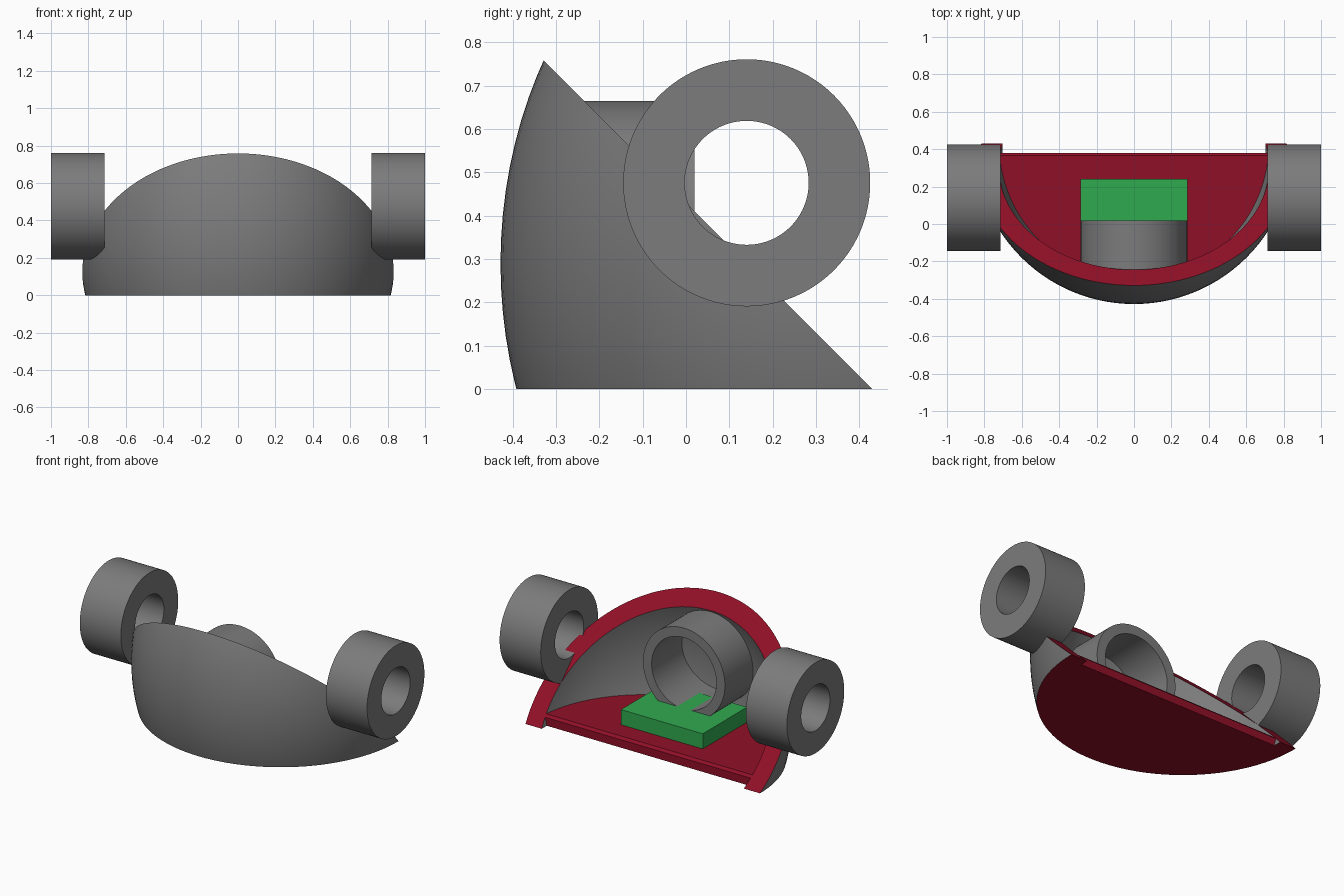
import bpy, bmesh, math
from mathutils import Vector, Matrix

if "Cube" in bpy.data.objects:
    bpy.data.objects.remove(bpy.data.objects["Cube"])


def material(name, rgb):
    m = bpy.data.materials.new(name)
    m.diffuse_color = (*rgb, 1)
    m.use_nodes = True
    m.node_tree.nodes["Principled BSDF"].inputs["Base Color"].default_value = m.diffuse_color
    return m


GREY = material("grey", (0.2, 0.2, 0.2))
RED = material("dark_red", (0.28, 0.005, 0.02))
GREEN = material("green", (0.03, 0.4, 0.08))

CENTRE = Vector((0, 0.425, 0.29))   # centre of the bowl ellipsoid
RADII = Vector((0.853, 0.853, 1.0))
SLANT = 0.43                        # opening lies on y + z = SLANT
FLOOR_TOP, FLOOR_BACK = 0.065, 0.38


def finish(name, bm, mats, smooth=True):
    bmesh.ops.recalc_face_normals(bm, faces=bm.faces)
    me = bpy.data.meshes.new(name)
    bm.to_mesh(me)
    bm.free()
    for m in mats:
        me.materials.append(m)
    ob = bpy.data.objects.new(name, me)
    bpy.context.collection.objects.link(ob)
    if smooth:
        smooth_edges(ob)
    return ob


def smooth_edges(ob):
    bpy.ops.object.select_all(action='DESELECT')
    ob.select_set(True)
    bpy.context.view_layer.objects.active = ob
    bpy.ops.object.shade_smooth_by_angle(angle=math.radians(30))


def ellipsoid(scale):
    bm = bmesh.new()
    mat = Matrix.Translation(CENTRE) @ Matrix.Diagonal((*(RADII * scale), 1))
    bmesh.ops.create_uvsphere(bm, u_segments=112, v_segments=56, radius=1, matrix=mat)
    return bm


def box(lo, hi):
    bm = bmesh.new()
    lo, hi = Vector(lo), Vector(hi)
    mat = Matrix.Translation((lo + hi) / 2) @ Matrix.Diagonal((*(hi - lo), 1))
    bmesh.ops.create_cube(bm, size=1, matrix=mat)
    return bm


def clip(bm, point, normal):
    geom = bm.verts[:] + bm.edges[:] + bm.faces[:]
    cut = bmesh.ops.bisect_plane(bm, geom=geom, plane_co=point, plane_no=normal,
                                 clear_outer=True)["geom_cut"]
    edges = [e for e in cut if isinstance(e, bmesh.types.BMEdge)]
    bmesh.ops.contextual_create(bm, geom=edges)


def subtract(ob, cutter):
    mod = ob.modifiers.new("cut", 'BOOLEAN')
    mod.operation, mod.solver, mod.object = 'DIFFERENCE', 'EXACT', cutter
    bpy.context.view_layer.objects.active = ob
    bpy.ops.object.modifier_apply(modifier=mod.name)
    bpy.data.objects.remove(cutter)


def ring(name, centre, axis, outer, inner, length, segs=96):
    """Hollow cylinder along the given axis."""
    bm = bmesh.new()
    rot = Vector((0, 0, 1)).rotation_difference(Vector(axis)).to_matrix()
    h = length / 2
    loops = []
    for r, z in ((outer, -h), (outer, h), (inner, h), (inner, -h)):
        loops.append([bm.verts.new(Vector(centre) + rot @ Vector(
            (r * math.cos(math.tau * i / segs), r * math.sin(math.tau * i / segs), z)))
            for i in range(segs)])
    for k in range(4):
        a, b = loops[k], loops[(k + 1) % 4]
        for i in range(segs):
            j = (i + 1) % segs
            bm.faces.new((a[i], a[j], b[j], b[i]))
    return finish(name, bm, [GREY])


# Bowl: ellipsoid cut flat underneath and on the slant, then hollowed above a floor
bm = ellipsoid(1)
clip(bm, (0, 0, 0), (0, 0, -1))
clip(bm, (0, SLANT, 0), (0, 1, 1))
bowl = finish("bowl", bm, [GREY, RED], smooth=False)
cavity = finish("cavity_cutter", ellipsoid(0.874), [GREY], smooth=False)
cavity.hide_render = True
keep_floor = finish("floor_cutter", box((-2, -2, -2), (2, FLOOR_BACK, FLOOR_TOP)),
                    [GREY], smooth=False)
subtract(cavity, keep_floor)
subtract(bowl, cavity)

# Flat faces of the bowl (base, rim, floor, floor edge) are red
flats = (lambda c: c.z, lambda c: c.y + c.z - SLANT,
         lambda c: c.z - FLOOR_TOP, lambda c: c.y - FLOOR_BACK)
verts = bowl.data.vertices
for p in bowl.data.polygons:
    flat = any(all(abs(f(verts[v].co)) < 1e-4 for v in p.vertices) for f in flats)
    p.material_index = 1 if flat else 0
smooth_edges(bowl)

# Side rings
for side, x in (("left", -1), ("right", 1)):
    ring(side + "_ring", (x * 0.857, 0.14, 0.476), (1, 0, 0), 0.285, 0.143, 0.286)

# Inner tube resting on a pad
ring("inner_tube", (0, -0.15, 0.38), (0, 1, 0), 0.285, 0.225, 0.34)
finish("pad", box((-0.285, -0.2, 0.05), (0.285, 0.24, 0.16)), [GREEN], smooth=False)
